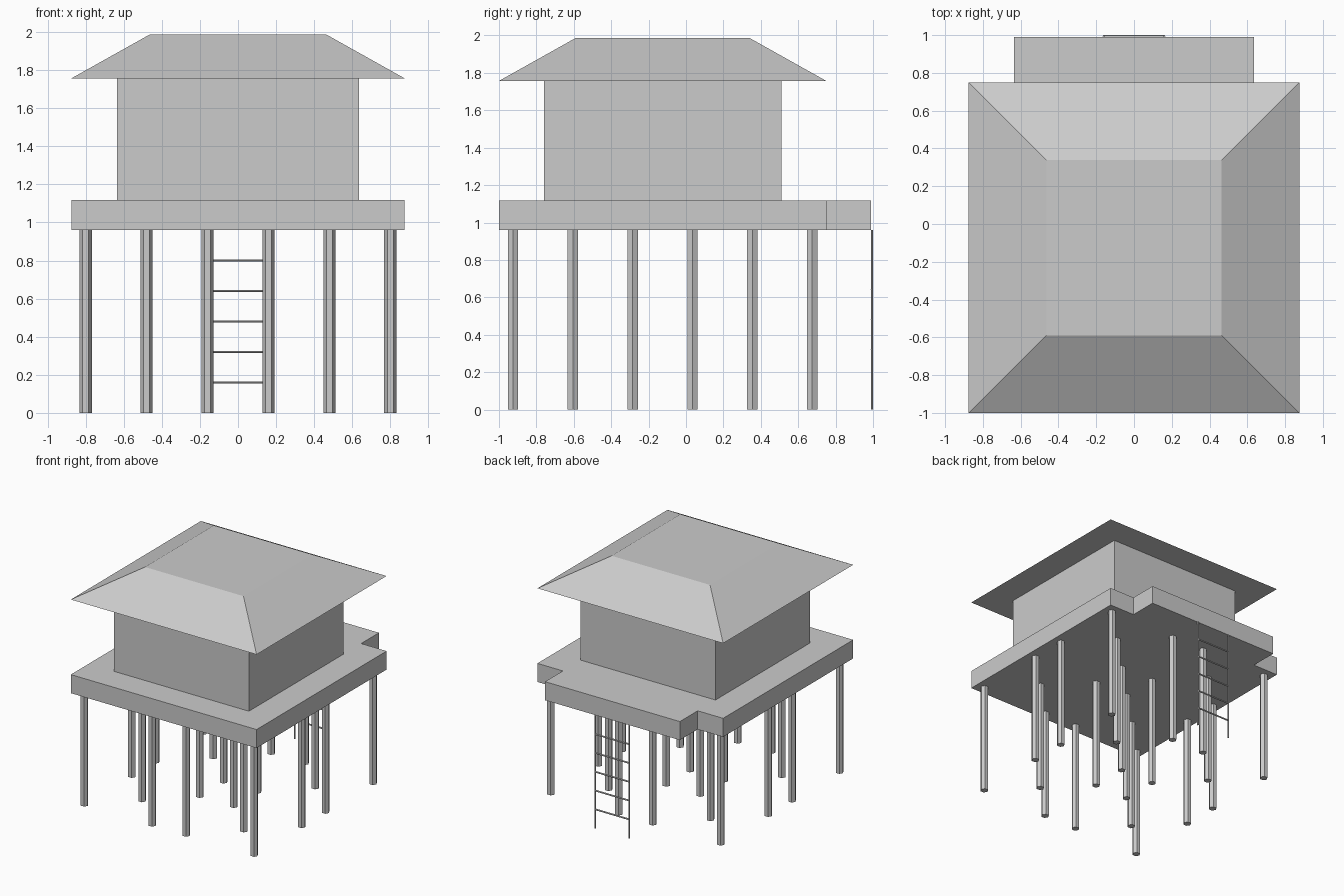
import bpy, bmesh
from math import radians, pi
from mathutils import Matrix

if "Cube" in bpy.data.objects:
    bpy.data.objects.remove(bpy.data.objects["Cube"])

CY = -0.125                     # centre of the square house in y
Z_DECK, Z_FLOOR, Z_EAVE, Z_TOP = 0.96, 1.118, 1.757, 1.987


def finish(name, bm):
    bmesh.ops.recalc_face_normals(bm, faces=bm.faces)
    mesh = bpy.data.meshes.new(name)
    bm.to_mesh(mesh)
    bm.free()
    obj = bpy.data.objects.new(name, mesh)
    bpy.context.collection.objects.link(obj)
    return obj


def frustum(name, half_low, half_high, z0, z1):
    """Square block, optionally tapered, centred on the house."""
    bm = bmesh.new()
    rot = Matrix.Translation((0, CY, (z0 + z1) / 2)) @ Matrix.Rotation(pi / 4, 4, 'Z')
    bmesh.ops.create_cone(bm, cap_ends=True, segments=4, radius1=half_low * 2 ** 0.5,
                          radius2=half_high * 2 ** 0.5, depth=z1 - z0, matrix=rot)
    return finish(name, bm)


def rod(name, centre, radius, length, rotation):
    """Hexagonal rod."""
    bm = bmesh.new()
    bmesh.ops.create_cone(bm, cap_ends=True, segments=6, radius1=radius, radius2=radius,
                          depth=length, matrix=Matrix.Translation(centre) @ rotation)
    return finish(name, bm)


# Deck: square platform with a narrower porch at the back
outline = [(-0.875, -1), (0.875, -1), (0.875, 0.75), (0.635, 0.75),
           (0.635, 0.99), (-0.635, 0.99), (-0.635, 0.75), (-0.875, 0.75)]
bm = bmesh.new()
face = bm.faces.new([bm.verts.new((x, y, Z_DECK)) for x, y in outline])
ext = bmesh.ops.extrude_face_region(bm, geom=[face], use_keep_orig=True)
bmesh.ops.translate(bm, vec=(0, 0, Z_FLOOR - Z_DECK),
                    verts=[g for g in ext['geom'] if isinstance(g, bmesh.types.BMVert)])
finish("deck", bm)

# House walls and flat-topped hip roof
frustum("walls", 0.635, 0.635, Z_FLOOR, Z_EAVE)
frustum("roof", 0.875, 0.464, Z_EAVE, Z_TOP)

# Stilts: staggered rows on a 6 x 6 grid
upright = Matrix.Rotation(radians(90), 4, 'Z')
for row in range(6):
    for col in ((1, 4) if row in (1, 4) else (0, 2, 3, 5)):
        x, y = -0.8 + 0.32 * col, CY - 0.8 + 0.32 * row
        rod(f"stilt_{row}_{col}", (x, y, Z_DECK / 2), 0.032, Z_DECK, upright)

# Ladder at the porch edge
LY = 0.994
for side in (-1, 1):
    rod("ladder_rail", (side * 0.16, LY, Z_DECK / 2), 0.0065, Z_DECK, upright)
for i in range(1, 6):
    rod("ladder_rung", (0, LY, 0.16 * i), 0.0065, 0.32, Matrix.Rotation(radians(90), 4, 'Y'))
